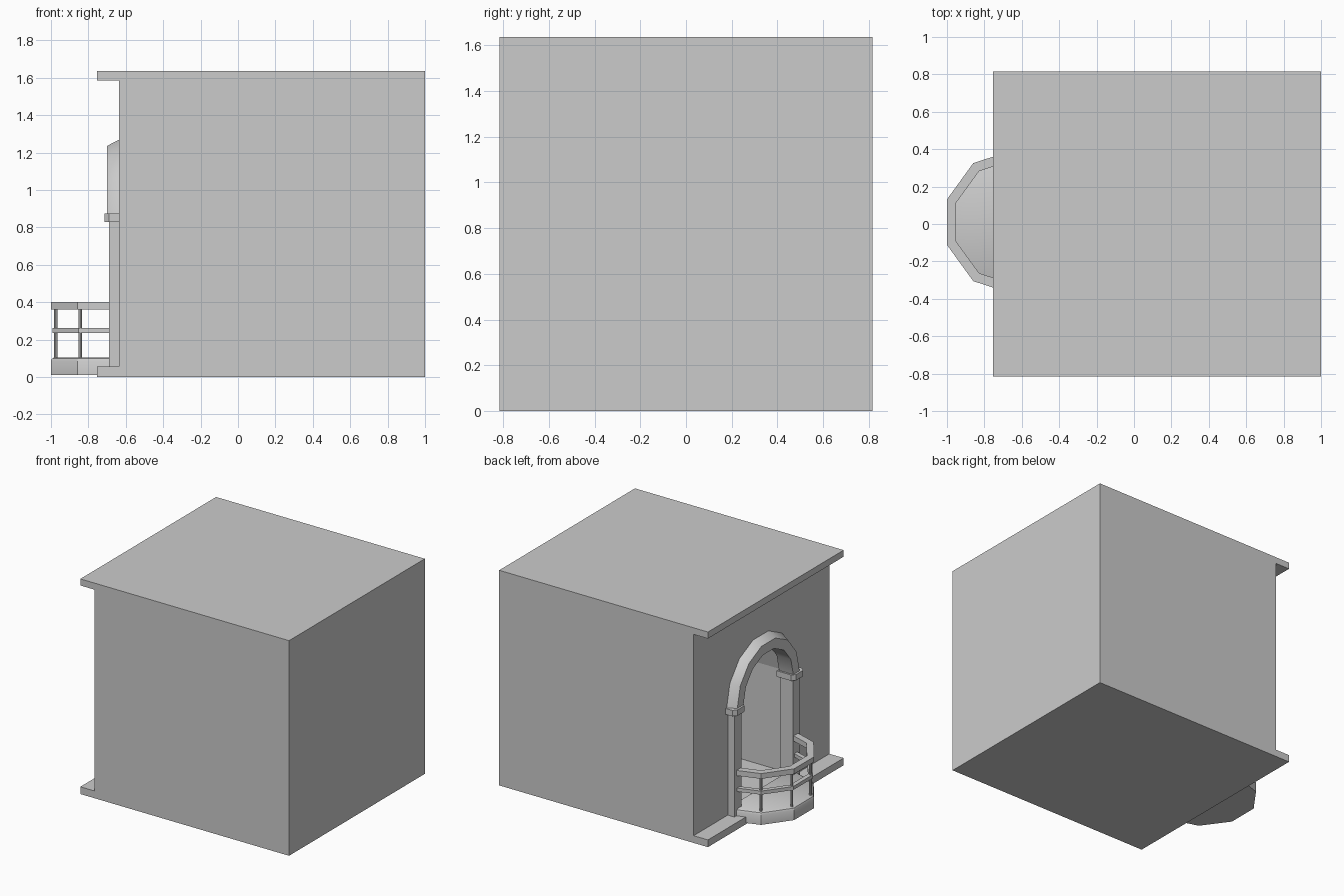
import bpy, bmesh
from math import sin, cos, pi, radians

cube = bpy.data.objects.get("Cube")
if cube:
    bpy.data.objects.remove(cube, do_unlink=True)

GREY = (0.6, 0.6, 0.6, 1)
mat = bpy.data.materials.new("plain grey")
mat.use_nodes = True
mat.diffuse_color = GREY
mat.node_tree.nodes["Principled BSDF"].inputs["Base Color"].default_value = GREY

MID = 0.01        # y of the doorway centre
WALL = -0.635     # x of the doorway wall
SPRING = 0.87     # height where the arch starts
ARCH = [i * pi / 7 for i in range(8)]
BALCONY = [radians(a) for a in (90, 126, 162, 198, 234, 270)]


def finish(name, bm, smooth=True):
    bmesh.ops.recalc_face_normals(bm, faces=bm.faces)
    mesh = bpy.data.meshes.new(name)
    bm.to_mesh(mesh)
    bm.free()
    obj = bpy.data.objects.new(name, mesh)
    bpy.context.collection.objects.link(obj)
    mesh.materials.append(mat)
    if smooth:
        bpy.ops.object.select_all(action='DESELECT')
        obj.select_set(True)
        bpy.context.view_layer.objects.active = obj
        bpy.ops.object.shade_smooth_by_angle(angle=radians(30))
    return obj


def extrude(name, points, vector, smooth=False):
    bm = bmesh.new()
    face = bm.faces.new([bm.verts.new(p) for p in points])
    new = bmesh.ops.extrude_face_region(bm, geom=[face], use_keep_orig=True)["geom"]
    bmesh.ops.translate(bm, vec=vector, verts=[v for v in new if isinstance(v, bmesh.types.BMVert)])
    return finish(name, bm, smooth)


def box(name, x, y, z):
    return extrude(name, [(x[0], y[0], z[0]), (x[1], y[0], z[0]),
                          (x[1], y[1], z[0]), (x[0], y[1], z[0])], (0, 0, z[1] - z[0]))


def sweep(name, section, angles, place):
    """Carry a closed section of (radius, offset) points round an arc."""
    bm = bmesh.new()
    rings = [[bm.verts.new(place(r, o, a)) for r, o in section] for a in angles]
    n = len(section)
    for a, b in zip(rings, rings[1:]):
        for i in range(n):
            bm.faces.new((a[i], a[(i + 1) % n], b[(i + 1) % n], b[i]))
    bm.faces.new(rings[0])
    bm.faces.new(rings[-1])
    return finish(name, bm)


def around_door(r, x, a):
    return (x, MID + r * cos(a), SPRING + r * sin(a))


def around_balcony(r, z, a):
    return (WALL + 0.005 + r * cos(a), MID + r * sin(a), z)


# Building block with projecting roof and floor ledges
outline = [(1, 0), (1, 1.635), (-0.755, 1.635), (-0.755, 1.585),
           (WALL, 1.585), (WALL, 0.055), (-0.755, 0.055), (-0.755, 0)]
block = extrude("building_block", [(x, -0.815, z) for x, z in outline], (0, 1.63, 0))

# Arched passage cut into the block
opening = [(-0.8, MID - 0.33, 0.1), (-0.8, MID + 0.33, 0.1)]
opening += [around_door(0.33, -0.8, a) for a in ARCH]
cutter = extrude("passage_cutter", opening, (1.1, 0, 0))
cutter.hide_render = True
cutter.hide_set(True)
cut = block.modifiers.new("passage", 'BOOLEAN')
cut.operation = 'DIFFERENCE'
cut.solver = 'EXACT'
cut.object = cutter

# Arch moulding
sweep("arch_moulding", [(0.30, -0.58), (0.30, -0.70), (0.375, -0.70), (0.41, WALL), (0.41, -0.58)],
      ARCH, around_door)

# Columns with chamfered capitals
for side, s in (("left", 1), ("right", -1)):
    y = sorted((MID + s * 0.31, MID + s * 0.395))
    box(side + "_column", (-0.69, -0.58), y, (0.05, 0.84))
    a, b = y[0] - 0.025, y[1] + 0.025
    plan = [(-0.57, a), (-0.69, a), (-0.715, a + 0.025),
            (-0.715, b - 0.025), (-0.69, b), (-0.57, b)]
    extrude(side + "_capital", [(px, py, 0.83) for px, py in plan], (0, 0, 0.045))

# Balcony floor with a softened rim
sweep("balcony_floor", [(0, 0.01), (0.39, 0.01), (0.39, 0.085), (0.383, 0.098), (0.37, 0.105), (0, 0.105)],
      BALCONY, around_balcony)

# Railing
for name, r0, r1, z0, z1 in (("top_rail", 0.337, 0.39, 0.36, 0.40),
                             ("middle_rail", 0.345, 0.38, 0.235, 0.262)):
    sweep(name, [(r0, z0), (r1, z0), (r1, z1), (r0, z1)], BALCONY, around_balcony)
for i, angle in enumerate(BALCONY[1:-1]):
    x, y, z = around_balcony(0.363, 0.1, angle)
    ring = [(x + 0.009 * cos(k * pi / 4), y + 0.009 * sin(k * pi / 4), z) for k in range(8)]
    extrude(f"rail_post_{i + 1}", ring, (0, 0, 0.27), True)
